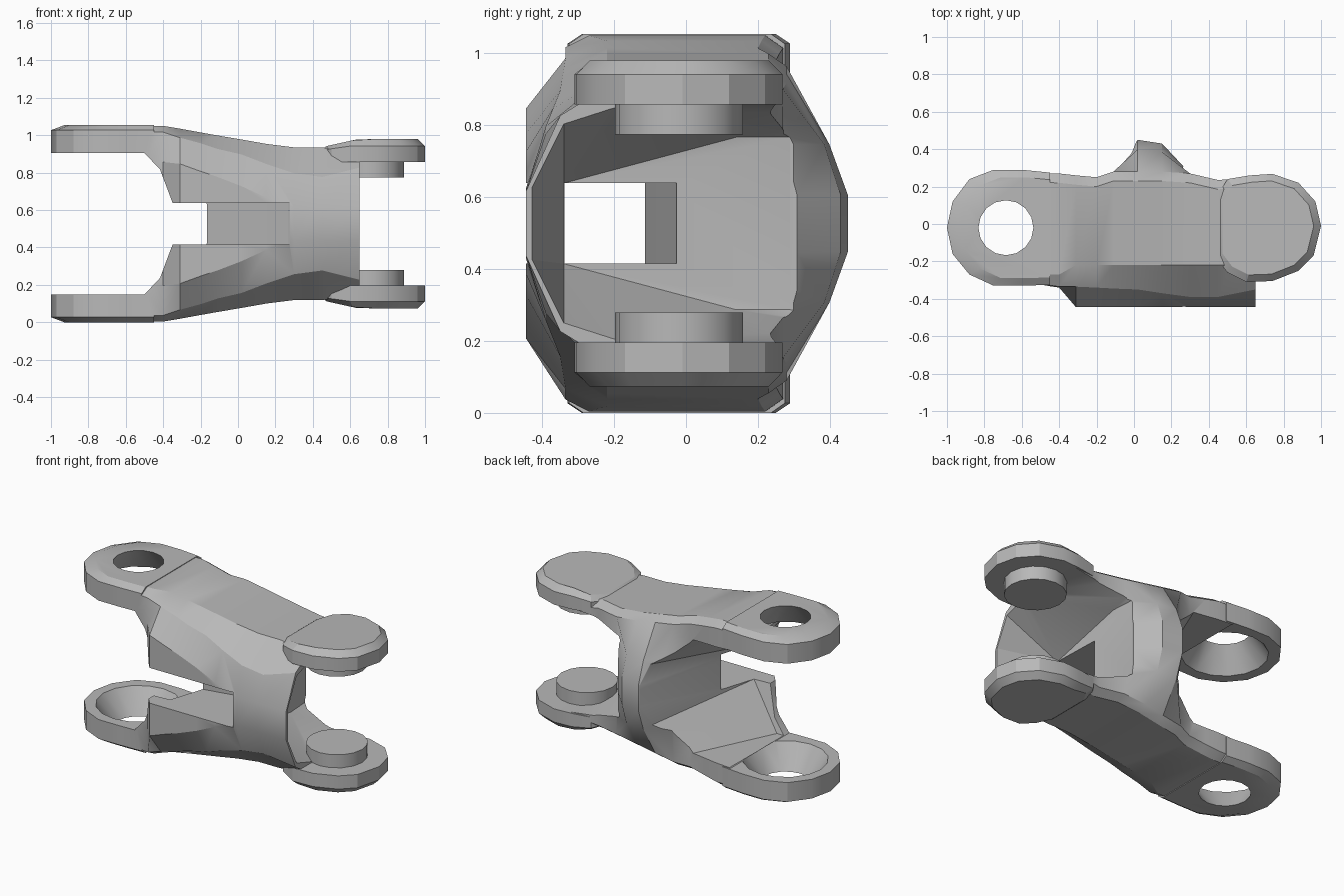
import bpy, bmesh, math

if "Cube" in bpy.data.objects:
    bpy.data.objects.remove(bpy.data.objects["Cube"])

MID = 0.527  # height of the symmetry plane

grey = bpy.data.materials.new("plain_grey")
grey.use_nodes = True
grey.diffuse_color = (0.48, 0.48, 0.48, 1)
grey.node_tree.nodes["Principled BSDF"].inputs["Base Color"].default_value = grey.diffuse_color


def finish(bm, name):
    bmesh.ops.recalc_face_normals(bm, faces=bm.faces)
    mesh = bpy.data.meshes.new(name)
    bm.to_mesh(mesh)
    bm.free()
    mesh.materials.append(grey)
    obj = bpy.data.objects.new(name, mesh)
    bpy.context.collection.objects.link(obj)
    return obj


def loft(name, rings):
    """Skin a list of closed rings with equal point counts and cap the ends."""
    bm = bmesh.new()
    loops = [[bm.verts.new(p) for p in ring] for ring in rings]
    n = len(loops[0])
    for a, b in zip(loops, loops[1:]):
        for i in range(n):
            j = (i + 1) % n
            bm.faces.new((a[i], a[j], b[j], b[i]))
    bm.faces.new(loops[0])
    bm.faces.new(loops[-1])
    return finish(bm, name)


def hull(name, points):
    """Convex solid around points given as x, y, half height."""
    bm = bmesh.new()
    for x, y, h in points:
        for s in (1, -1):
            bm.verts.new((x, y, MID + s * h))
    bmesh.ops.convex_hull(bm, input=bm.verts)
    loose = [v for v in bm.verts if not v.link_faces]
    bmesh.ops.delete(bm, geom=loose, context='VERTS')
    return finish(bm, name)


def combine(target, other, operation):
    mod = target.modifiers.new(operation.lower(), 'BOOLEAN')
    mod.operation, mod.solver, mod.object = operation, 'EXACT', other
    bpy.context.view_layer.objects.active = target
    bpy.ops.object.modifier_apply(modifier=mod.name)
    bpy.data.objects.remove(other)


def circle(cx, cy, r, n):
    return [(cx + r * math.cos(math.tau * i / n), cy + r * math.sin(math.tau * i / n)) for i in range(n)]


def stack(name, side, *layers):
    """Loft through (outline, half height) layers on one side of the symmetry plane."""
    return loft(name, [[(x, y, MID + side * h) for x, y in outline] for outline, h in layers])


# Body shell: x, front y, front flat height, shoulder y, shoulder height, top height, back y
stations = [
    (-0.50, -0.325, 0.33, -0.32, 0.49, 0.523, 0.272),
    (-0.40, -0.34, 0.33, -0.335, 0.49, 0.523, 0.27),
    (-0.31, -0.445, 0.32, -0.335, 0.46, 0.508, 0.26),
    (-0.20, -0.445, 0.28, -0.34, 0.43, 0.488, 0.25),
    (-0.11, -0.445, 0.25, -0.345, 0.40, 0.472, 0.28),
    (0.02, -0.445, 0.20, -0.35, 0.37, 0.45, 0.45),
    (0.15, -0.445, 0.14, -0.37, 0.32, 0.427, 0.43),
    (0.30, -0.445, 0.09, -0.39, 0.27, 0.408, 0.27),
    (0.45, -0.445, 0.09, -0.39, 0.25, 0.408, 0.235),
    (0.65, -0.445, 0.09, -0.35, 0.30, 0.38, 0.25),
]
rings = []
for x, yf, hf, ys, hs, ht, yb in stations:
    edge = min(yb, 0.28)
    crest = -0.27 if x < -0.35 else -0.22
    half = [(yf, hf), (ys, hs), (crest, ht), (edge - 0.05, ht), (edge, ht - 0.035),
            (edge + (yb - edge) * 0.7, 0.22), (yb, 0.08)]
    section = half + [(y, -h) for y, h in reversed(half)]
    rings.append([(x, y, MID + h) for y, h in section])
body = loft("link_body", rings)

# Fork gap on the right end, curved towards the web
gap = [(-1.2, 0.378), (-0.5, 0.378), (-0.417, 0.29), (-0.35, 0.112)]
gap += [(x, -h) for x, h in reversed(gap)]
combine(body, loft("fork_cutter", [[(x, y, MID + h) for x, h in gap] for y in (-1, 1)]), 'DIFFERENCE')

# Hollow behind the front wall, open to the back and the fork
combine(body, hull("hollow_cutter", [
    (-0.6, -0.27, 0.375), (-0.45, -0.27, 0.375), (-0.6, 0.6, 0.375), (-0.6, -0.36, 0.112),
    (-0.24, -0.34, 0.112), (-0.18, -0.12, 0.112), (-0.22, 0.27, 0.36),
    (0.0, 0.42, 0.2), (0.02, 0.46, 0.05), (0.03, 0.6, 0.2)]), 'DIFFERENCE')

# Tapered hollow on the left end, open to the pins
combine(body, hull("socket_cutter", [
    (0.68, -0.435, 0.10), (0.68, -0.34, 0.29), (0.68, -0.2, 0.335), (0.68, 0.6, 0.335),
    (0.28, -0.34, 0.112), (0.28, -0.02, 0.112), (0.27, 0.14, 0.24),
    (0.26, 0.29, 0.24), (0.32, 0.6, 0.30)]), 'DIFFERENCE')

# Slot through the front wall
slot = [(-0.6, -0.6), (0.275, -0.6), (0.275, -0.34), (0.3, -0.33), (0.3, -0.02),
        (-0.09, -0.10), (-0.2, -0.12), (-0.6, -0.12)]
combine(body, stack("slot_cutter", 1, (slot, -0.112), (slot, 0.112)), 'DIFFERENCE')

# Eye plates with flared holes, and pin plates, above and below
eye = [(-0.45, 0.275), (-0.6, 0.29), (-0.75, 0.29), (-0.88, 0.24), (-0.97, 0.12), (-1, -0.02),
       (-0.97, -0.16), (-0.88, -0.27), (-0.75, -0.33), (-0.6, -0.33), (-0.45, -0.325)]
pad = [(0.44, 0.14), (0.5, 0.24), (0.62, 0.26), (0.74, 0.268), (0.88, 0.22), (0.97, 0.12), (1, -0.01),
       (0.96, -0.17), (0.88, -0.25), (0.74, -0.305), (0.6, -0.31), (0.5, -0.26), (0.44, -0.18)]


def plate(name, outline, side, cx, low, rim, top):
    """Extruded outline with a chamfered outer rim; top gives height at x."""
    inner = [(cx + (x - cx) * 0.87, -0.02 + (y + 0.02) * 0.87) for x, y in outline]
    rows = [[(x, y, low) for x, y in outline],
            [(x, y, min(rim, top(x) - 0.02)) for x, y in outline],
            [(x, y, top(x)) for x, y in inner]]
    return loft(name, [[(x, y, MID + side * h) for x, y, h in row] for row in rows])


def eye_top(x):
    return 0.527


def pad_top(x):
    return min(0.453, 0.41 + max(0, x - 0.45) * 0.22)


parts = [body]
for side, place in ((1, "upper"), (-1, "lower")):
    combine(body, plate("eye_plate", eye, side, -0.45, 0.378, 0.50, eye_top), 'UNION')
    wide, narrow = (circle(-0.685, -0.02, r, 16) for r in (0.25, 0.145))
    combine(body, stack("hole_cutter", side, (wide, 0.376), (narrow, 0.53)), 'DIFFERENCE')
    combine(body, plate("pin_plate", pad, side, 0.7, 0.331, 0.415, pad_top), 'UNION')
    # Pivot pins facing inwards
    disc = circle(0.71, -0.02, 0.178, 16)
    parts.append(stack(place + "_pivot_pin", side, (disc, 0.248), (disc, 0.34)))

# Soften shallow facets while keeping the edges sharp
bpy.ops.object.select_all(action='DESELECT')
for part in parts:
    part.select_set(True)
bpy.context.view_layer.objects.active = body
bpy.ops.object.shade_smooth_by_angle(angle=math.radians(25))
